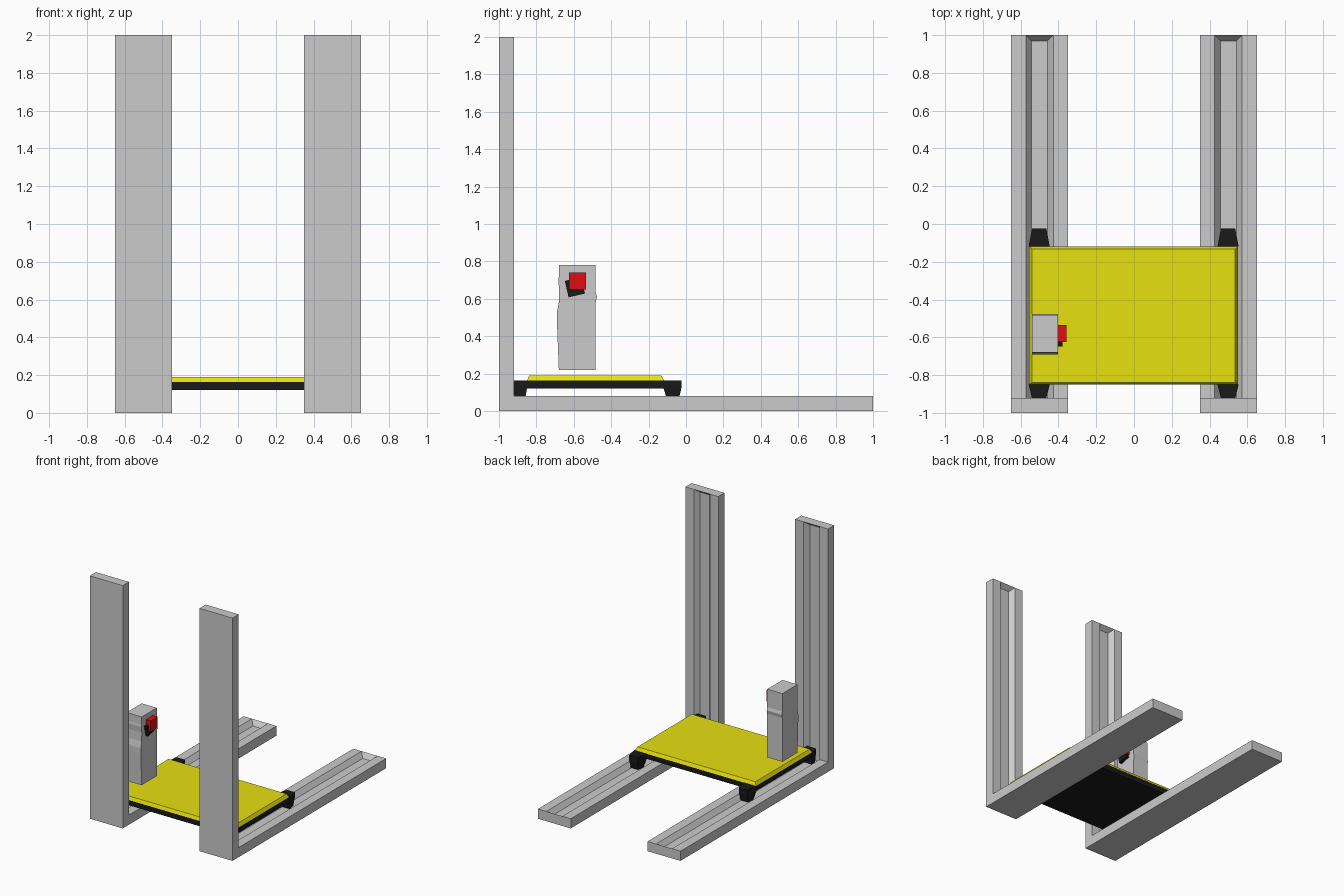
import bpy, bmesh, math

if "Cube" in bpy.data.objects:
    bpy.data.objects.remove(bpy.data.objects["Cube"])


def material(name, rgb):
    m = bpy.data.materials.new(name)
    m.diffuse_color = (*rgb, 1)
    m.use_nodes = True
    m.node_tree.nodes["Principled BSDF"].inputs["Base Color"].default_value = m.diffuse_color
    return m


black = material("black", (0.01, 0.01, 0.01))
yellow = material("yellow", (0.8, 0.75, 0.005))
red = material("red", (0.75, 0.004, 0.006))


def loft(name, rings, mat=None):
    """Skin a list of equal-length closed rings and cap both ends."""
    bm = bmesh.new()
    loops = [[bm.verts.new(p) for p in ring] for ring in rings]
    n = len(loops[0])
    for a, b in zip(loops, loops[1:]):
        for i in range(n):
            j = (i + 1) % n
            bm.faces.new((a[i], a[j], b[j], b[i]))
    bm.faces.new(loops[0][::-1])
    bm.faces.new(loops[-1])
    bmesh.ops.remove_doubles(bm, verts=bm.verts, dist=1e-5)
    bmesh.ops.recalc_face_normals(bm, faces=bm.faces)
    me = bpy.data.meshes.new(name)
    bm.to_mesh(me)
    bm.free()
    ob = bpy.data.objects.new(name, me)
    bpy.context.collection.objects.link(ob)
    if mat:
        me.materials.append(mat)
    return ob


def rect(x0, x1, y0, y1, z):
    return [(x0, y0, z), (x1, y0, z), (x1, y1, z), (x0, y1, z)]


# L-shaped grooved rails: a channel section swept along the floor and up the post
T, DEPTH = 0.08, 0.04


def rail_ring(cx, kind):
    lip, floor, depth = 0.073, 0.043, DEPTH
    if kind in ("floor_end", "post_end"):
        floor, depth = lip, 0
    section = [(-0.15, 0), (0.15, 0), (0.15, T), (lip, T), (floor, T - depth),
               (-floor, T - depth), (-lip, T), (-0.15, T)]
    place = {
        "floor_end": lambda h: (1, h),
        "floor": lambda h: (0.97, h),
        "corner": lambda h: (-1 + h, h),
        "post": lambda h: (-1 + h, 1.97),
        "post_end": lambda h: (-1 + h, 2),
    }[kind]
    return [(cx + x, *place(h)) for x, h in section]


for side, s in (("left", -1), ("right", 1)):
    loft(f"{side}_rail", [rail_ring(0.5 * s, k) for k in
                          ("floor_end", "floor", "corner", "post", "post_end")])

# Platform: dark base slab and bevelled yellow deck
loft("platform_base", [rect(-0.55, 0.55, -0.85, -0.12, z) for z in (0.12, 0.163)], black)
loft("platform_deck", [rect(-0.555, 0.55, -0.85, -0.118, 0.163),
                       rect(-0.54, 0.535, -0.838, -0.132, 0.19)], yellow)


# Tapered feet that ride in the grooves
def foot_ring(cx, inner, outer, wi, wo, z):
    return [(cx - wi, inner, z), (cx + wi, inner, z), (cx + wo, outer, z), (cx - wo, outer, z)]


for side, cx in (("left", -0.502), ("right", 0.498)):
    for end, top_in, top_out, low_in, low_out in (
            ("front", -0.85, -0.92, -0.862, -0.917), ("rear", -0.12, -0.025, -0.1, -0.04)):
        loft(f"{end}_{side}_foot", [
            foot_ring(cx, top_in, top_out, 0.056, 0.038, 0.163),
            foot_ring(cx, top_in, top_out, 0.056, 0.038, 0.122),
            foot_ring(cx, low_in, low_out, 0.042, 0.033, 0.055)], black)

# Control box: side profile with shallow ridges, extruded in x
profile = [(-0.68, 0.22), (-0.483, 0.22), (-0.483, 0.58), (-0.476, 0.61), (-0.483, 0.635),
           (-0.483, 0.782), (-0.68, 0.782), (-0.68, 0.72), (-0.683, 0.70), (-0.678, 0.65),
           (-0.68, 0.58), (-0.69, 0.53), (-0.69, 0.48)]
loft("control_box", [[(x, y, z) for y, z in profile] for x in (-0.54, -0.402)])


# Switch: tilted dark mount behind a red button block
def block(name, x0, x1, cy, cz, half, tilt, mat):
    r = half * math.sqrt(2)
    angles = [tilt + math.radians(45 + 90 * i) for i in range(4)]
    loft(name, [[(x, cy + r * math.cos(a), cz + r * math.sin(a)) for a in angles]
                for x in (x0, x1)], mat)


block("switch_mount", -0.41, -0.378, -0.594, 0.662, 0.045, math.radians(13), black)
block("switch_button", -0.405, -0.358, -0.58, 0.695, 0.045, 0, red)
